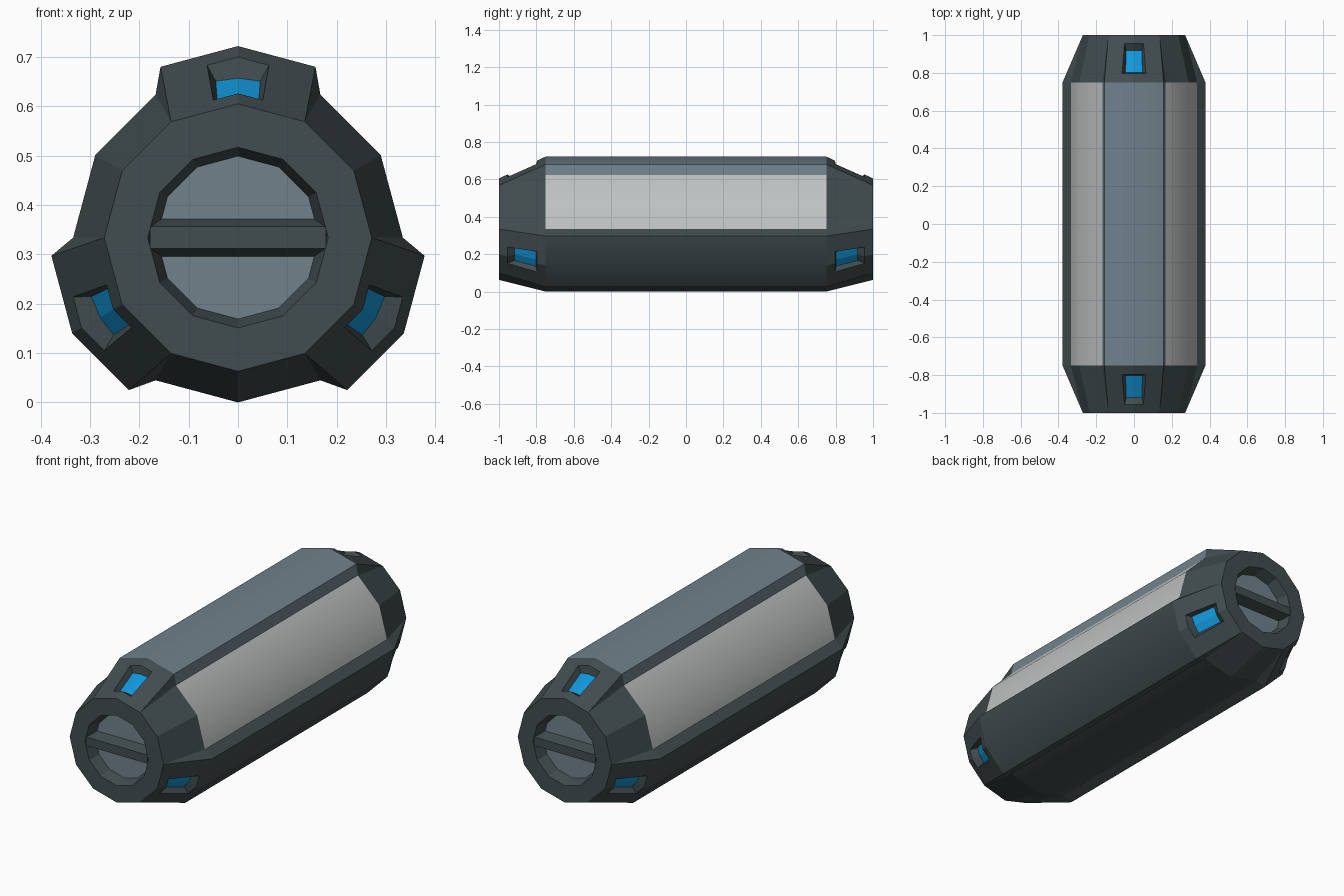
import bpy, bmesh, math

if "Cube" in bpy.data.objects:
    bpy.data.objects.remove(bpy.data.objects["Cube"])

CZ = 0.334            # height of the long axis
R_BODY, R_END = 0.334, 0.271
Y_BODY, Y_END = 0.75, 1.0


def material(name, rgb):
    m = bpy.data.materials.new(name)
    m.diffuse_color = (*rgb, 1)
    m.use_nodes = True
    m.node_tree.nodes["Principled BSDF"].inputs["Base Color"].default_value = m.diffuse_color
    return m


DARK = material("dark grey", (0.053, 0.073, 0.077))
SLATE = material("slate blue", (0.16, 0.22, 0.26))
LIGHT = material("light grey", (0.52, 0.54, 0.54))
BLUE = material("bright blue", (0.006, 0.31, 0.70))
MATS = [DARK, SLATE, LIGHT, BLUE]


def spin(x, h, deg, y):
    """Local (sideways, outward) point turned clockwise around the long axis."""
    a = math.radians(deg)
    return (x * math.cos(a) + h * math.sin(a), y,
            CZ - x * math.sin(a) + h * math.cos(a))


def add_face(bm, pts, mat=0):
    f = bm.faces.new([bm.verts.new(p) for p in pts])
    f.material_index = mat
    return f


def finish(bm, name, smooth=None):
    bmesh.ops.remove_doubles(bm, verts=bm.verts, dist=0.0005)
    bmesh.ops.recalc_face_normals(bm, faces=bm.faces)
    me = bpy.data.meshes.new(name)
    bm.to_mesh(me)
    bm.free()
    for m in MATS:
        me.materials.append(m)
    ob = bpy.data.objects.new(name, me)
    bpy.context.collection.objects.link(ob)
    if smooth:
        bpy.ops.object.select_all(action='DESELECT')
        bpy.context.view_layer.objects.active = ob
        ob.select_set(True)
        bpy.ops.object.shade_smooth_by_angle(angle=math.radians(smooth))
    return ob


# Main body: twelve-sided tube with three raised rails
def build_body():
    bm = bmesh.new()
    b = math.radians(30)
    base = (R_BODY * math.sin(b), R_BODY * math.cos(b))
    section = []
    for k in range(3):
        for x, h in [(-base[0], base[1]), (-0.157, 0.346), (0, 0.388),
                     (0.157, 0.346), base]:
            section.append((x, h, k * 120))
        section.append((0, R_BODY, k * 120 + 60))
    n = len(section)
    for i in range(n):
        p, q = section[i], section[(i + 1) % n]
        mat = 0
        if i < 4:
            mat = 1                              # top rail
        elif i % 6 >= 4 and i // 6 != 1:
            mat = 2                              # left and right panels
        add_face(bm, [spin(*p, -Y_BODY), spin(*q, -Y_BODY),
                      spin(*q, Y_BODY), spin(*p, Y_BODY)], mat)
    finish(bm, "body", 32)


# Tapered rail end with a sunken blue window
def rail_end(bm, deg, s):
    def surf(u, y):
        t = (y - Y_BODY) / (Y_END - Y_BODY)
        e = math.radians(30)
        ex = 0.157 + t * (R_END * math.sin(e) - 0.157)
        eh = 0.346 + t * (R_END * math.cos(e) - 0.346)
        ch = 0.388 + t * (R_END - 0.388)
        return spin(u * ex, ch + abs(u) * (eh - ch), deg, s * y)

    ys = [Y_BODY, 0.797, 0.955, Y_END]
    ws = [0.41, 0.41, 0.36, 0.36]
    grid = [[surf(u, y) for u in (-1, -w, 0, w, 1)] for y, w in zip(ys, ws)]
    for r in range(3):
        for c in range(4):
            if r == 1 and c in (1, 2):
                continue
            add_face(bm, [grid[r][c], grid[r][c + 1],
                          grid[r + 1][c + 1], grid[r + 1][c]])
    # side walls of the rail
    for c, side in ((0, -30), (4, 30)):
        add_face(bm, [spin(0, R_BODY, deg + side, s * Y_BODY)]
                 + [grid[r][c] for r in range(4)])
    # recess walls and window
    rim = [grid[1][1], grid[1][2], grid[1][3],
           grid[2][3], grid[2][2], grid[2][1]]
    floor = [spin(x, h, deg, s * y) for x, h, y in
             [(-0.045, 0.317, 0.803), (0, 0.323, 0.803), (0.045, 0.317, 0.803),
              (0.041, 0.263, 0.918), (0, 0.269, 0.918), (-0.041, 0.263, 0.918)]]
    for i in range(6):
        j = (i + 1) % 6
        add_face(bm, [rim[i], rim[j], floor[j], floor[i]])
    add_face(bm, [floor[0], floor[1], floor[4], floor[5]], 3)
    add_face(bm, [floor[1], floor[2], floor[3], floor[4]], 3)


# End cap: tapered ring, sunken slate disc, three rail ends
def build_cap(name, s):
    bm = bmesh.new()
    rings = [(R_BODY, Y_BODY), (R_END, Y_END), (0.183, Y_END), (0.165, 0.94)]
    for i in range(12):
        a, b = i * 30, i * 30 + 30
        for k in range(3):
            if k == 0 and i % 4 in (0, 3):
                continue                         # a rail end covers this side
            (r0, y0), (r1, y1) = rings[k], rings[k + 1]
            add_face(bm, [spin(0, r0, a, s * y0), spin(0, r0, b, s * y0),
                          spin(0, r1, b, s * y1), spin(0, r1, a, s * y1)])
    add_face(bm, [spin(0, 0.165, i * 30, s * 0.94) for i in range(12)], 1)
    for k in range(3):
        rail_end(bm, k * 120, s)
    finish(bm, name)


# Grip bar with sloped sides across the recess
def build_bar(name, s):
    bm = bmesh.new()
    low = [(x, s * 0.94, CZ + z) for x, z in
           [(-0.16, -0.038), (0.16, -0.038), (0.16, 0.038), (-0.16, 0.038)]]
    top = [(x, s * 0.998, CZ + z) for x, z in
           [(-0.178, -0.0225), (0.178, -0.0225), (0.178, 0.0225), (-0.178, 0.0225)]]
    add_face(bm, low)
    add_face(bm, top)
    for i in range(4):
        j = (i + 1) % 4
        add_face(bm, [low[i], low[j], top[j], top[i]])
    finish(bm, name)


build_body()
for label, s in (("front", -1), ("back", 1)):
    build_cap(label + "_end_cap", s)
    build_bar(label + "_grip_bar", s)
